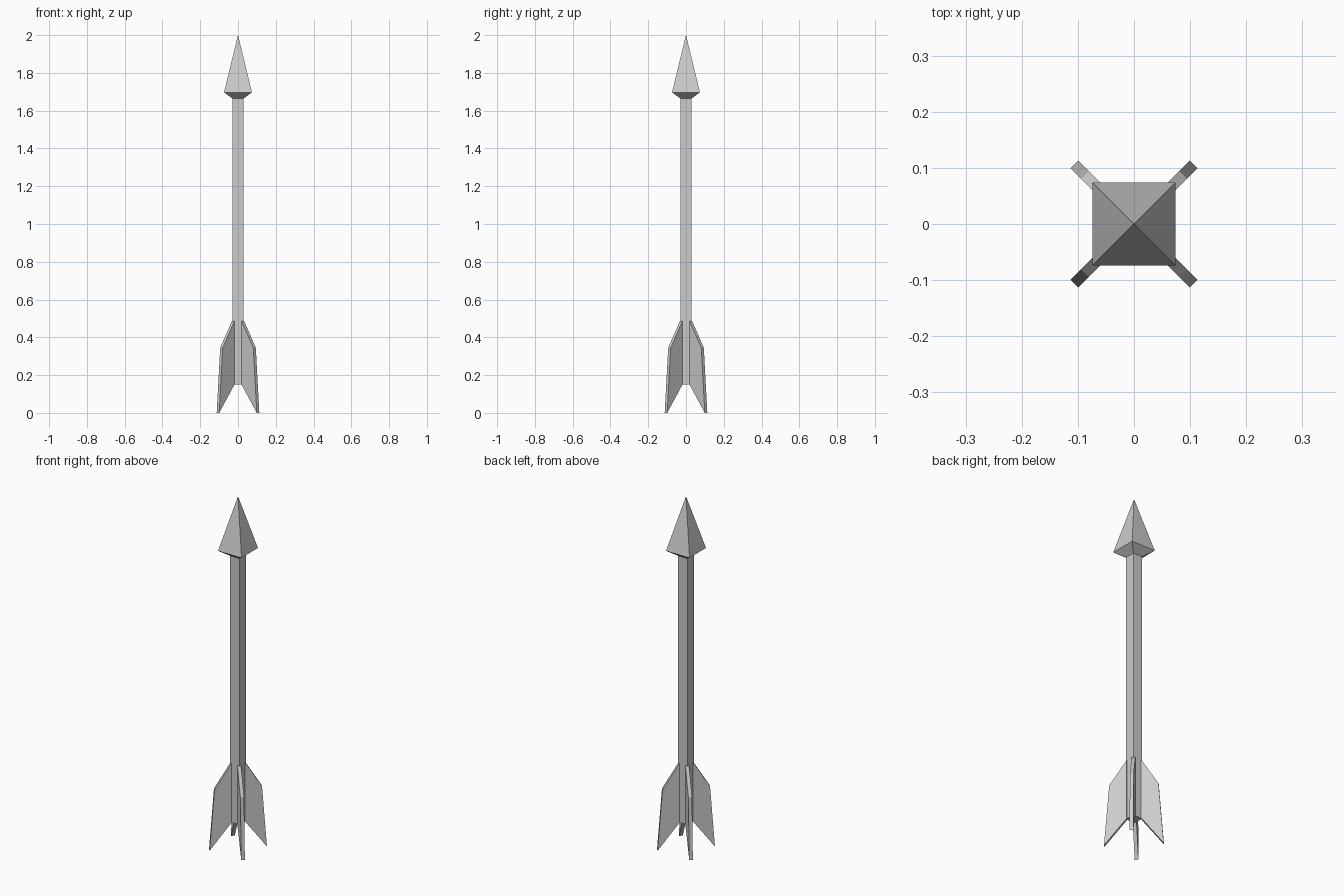
import bpy, bmesh, math
from mathutils import Matrix, Vector

if "Cube" in bpy.data.objects:
    bpy.data.objects.remove(bpy.data.objects["Cube"])


def finish(name, bm):
    bmesh.ops.recalc_face_normals(bm, faces=bm.faces[:])
    mesh = bpy.data.meshes.new(name)
    bm.to_mesh(mesh)
    bm.free()
    obj = bpy.data.objects.new(name, mesh)
    bpy.context.collection.objects.link(obj)
    return obj


def square_frustum(bm, half_low, half_high, z_low, z_high):
    # four-sided section with sides facing x and y
    rot = Matrix.Rotation(math.pi / 4, 4, 'Z')
    place = Matrix.Translation((0, 0, (z_low + z_high) / 2)) @ rot
    bmesh.ops.create_cone(bm, cap_ends=False, segments=4,
                          radius1=half_low * math.sqrt(2),
                          radius2=half_high * math.sqrt(2),
                          depth=z_high - z_low, matrix=place)


# square shaft, closed at both ends
bm = bmesh.new()
square_frustum(bm, 0.029, 0.029, 0.15, 1.664)
bmesh.ops.holes_fill(bm, edges=bm.edges[:])
finish("shaft", bm)

# pyramid head with a short tapered underside
bm = bmesh.new()
square_frustum(bm, 0.029, 0.074, 1.664, 1.697)
square_frustum(bm, 0.074, 0.0, 1.697, 2.0)
bmesh.ops.remove_doubles(bm, verts=bm.verts[:], dist=0.0005)
finish("arrow_head", bm)

# four swept fins on the shaft corners: (radius, height) outline
outline = [(0.036, 0.15), (0.15, 0.0), (0.124, 0.345), (0.036, 0.487)]
thickness = 0.019
for i in range(4):
    bm = bmesh.new()
    face = bm.faces.new([bm.verts.new((r, -thickness / 2, z)) for r, z in outline])
    side = bmesh.ops.extrude_face_region(bm, geom=[face], use_keep_orig=True)
    moved = [v for v in side["geom"] if isinstance(v, bmesh.types.BMVert)]
    bmesh.ops.translate(bm, verts=moved, vec=Vector((0, thickness, 0)))
    bm.transform(Matrix.Rotation(math.radians(45 + 90 * i), 4, 'Z'))
    finish(f"fin_{i + 1}", bm)
